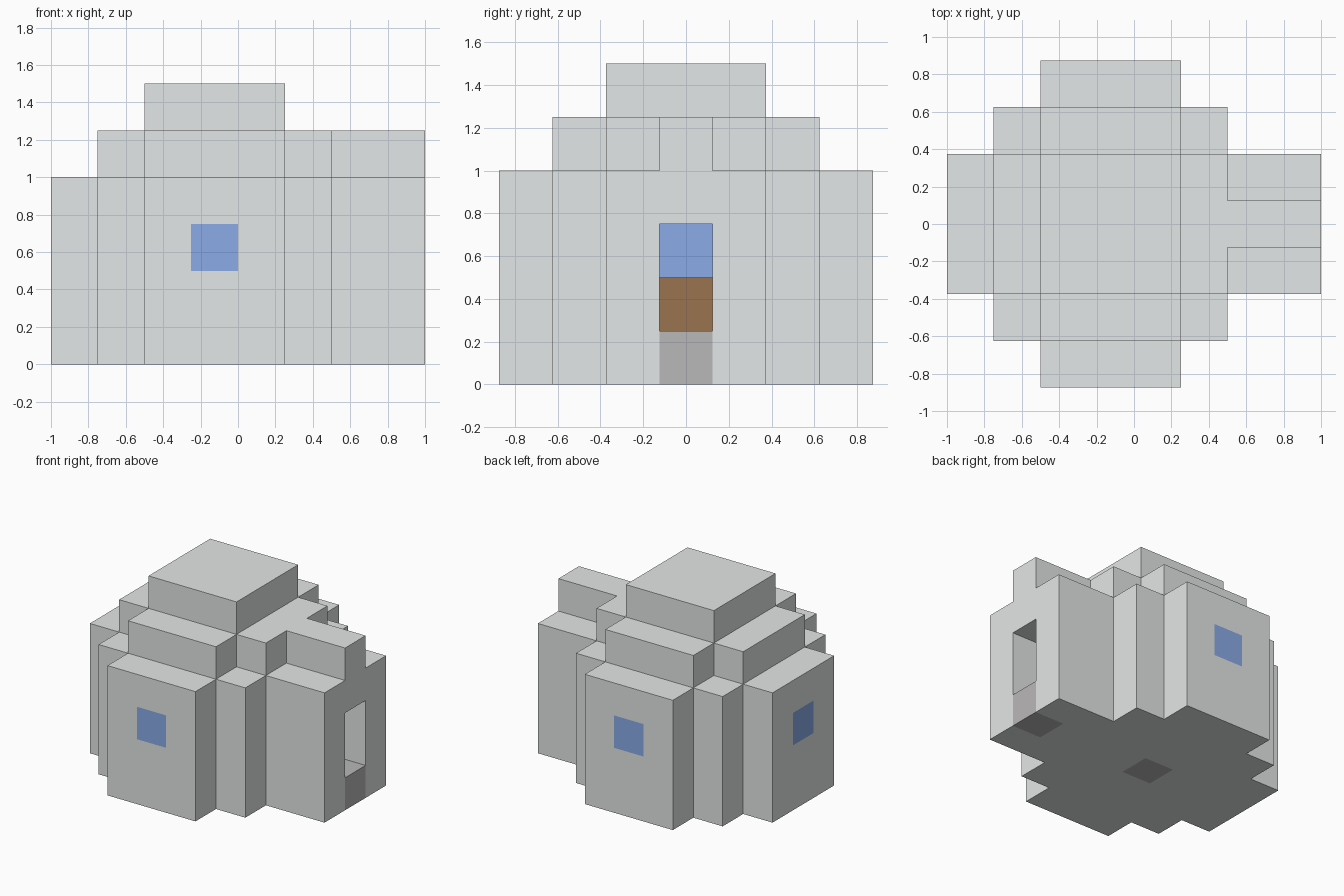
import bpy
import bmesh
from mathutils import Vector

cube = bpy.data.objects.get("Cube")
if cube:
    bpy.data.objects.remove(cube, do_unlink=True)

CELL = 0.25
ORIGIN = Vector((-1.0, -0.125, 0.0))   # corner of block (0, 0, 0)
AXES = [Vector(a) for a in ((1, 0, 0), (0, 1, 0), (0, 0, 1))]


def material(name, color):
    mat = bpy.data.materials.new(name)
    mat.use_nodes = True
    mat.diffuse_color = (*color, 1)
    mat.node_tree.nodes["Principled BSDF"].inputs["Base Color"].default_value = (*color, 1)
    return mat


snow = material("snow_white", (0.94, 0.97, 0.97))
ice = material("ice_blue", (0.31, 0.50, 0.98))
stone = material("stone_grey", (0.49, 0.48, 0.48))
wood = material("wood_brown", (0.33, 0.175, 0.08))

blocks = {}   # grid position -> part name


def fill(part, xs, half_y, zs):
    """Fill an inclusive block range, symmetric in y; part None carves air."""
    for x in range(xs[0], xs[1] + 1):
        for y in range(-half_y, half_y + 1):
            for z in range(zs[0], zs[1] + 1):
                if part:
                    blocks[x, y, z] = part
                else:
                    blocks.pop((x, y, z), None)


# Stepped round dome: each tier is a stack of overlapping slabs
fill("dome", (0, 6), 1, (0, 3))
fill("dome", (1, 5), 2, (0, 3))
fill("dome", (2, 4), 3, (0, 3))
fill("dome", (1, 5), 1, (4, 4))
fill("dome", (2, 4), 2, (4, 4))
fill("dome", (2, 4), 1, (5, 5))

# Entrance passage with a raised ridge
fill("entrance", (6, 7), 1, (0, 3))
fill("entrance", (6, 7), 0, (4, 4))

# Hollow room, raised ceiling and doorway
fill(None, (1, 5), 1, (1, 3))
fill(None, (2, 4), 2, (1, 3))
fill(None, (2, 4), 1, (4, 4))
fill(None, (6, 7), 0, (1, 2))

# Windows on three sides, hearth in the middle, doorstep
for side, pos in (("front", (3, -3, 2)), ("back", (3, 3, 2)), ("end", (0, 0, 2))):
    blocks[pos] = side + "_window"
blocks[3, 0, 0] = "hearth_stone"
blocks[3, 0, 1] = "hearth_log"
blocks[7, 0, 0] = "doorstep"


def build(part, mat):
    """Make the faces of one part that border on air."""
    bm = bmesh.new()
    for pos, owner in blocks.items():
        if owner != part:
            continue
        centre = ORIGIN + (Vector(pos) + Vector((0.5, 0.5, 0.5))) * CELL
        for i, axis in enumerate(AXES):
            u, v = AXES[(i + 1) % 3], AXES[(i + 2) % 3]
            for sign in (1, -1):
                n = axis * sign
                if tuple(int(c) for c in Vector(pos) + n) in blocks:
                    continue
                ring = [n + u + v, n - u + v, n - u - v, n + u - v][::sign]
                bm.faces.new([bm.verts.new(centre + c * CELL / 2) for c in ring])
    bmesh.ops.remove_doubles(bm, verts=bm.verts, dist=0.001)
    bmesh.ops.dissolve_limit(bm, angle_limit=0.01, verts=bm.verts, edges=bm.edges)
    mesh = bpy.data.meshes.new(part)
    bm.to_mesh(mesh)
    bm.free()
    mesh.materials.append(mat)
    bpy.context.collection.objects.link(bpy.data.objects.new(part, mesh))


for part, mat in (("dome", snow), ("entrance", snow), ("front_window", ice),
                  ("back_window", ice), ("end_window", ice),
                  ("hearth_stone", stone), ("doorstep", stone), ("hearth_log", wood)):
    build(part, mat)
